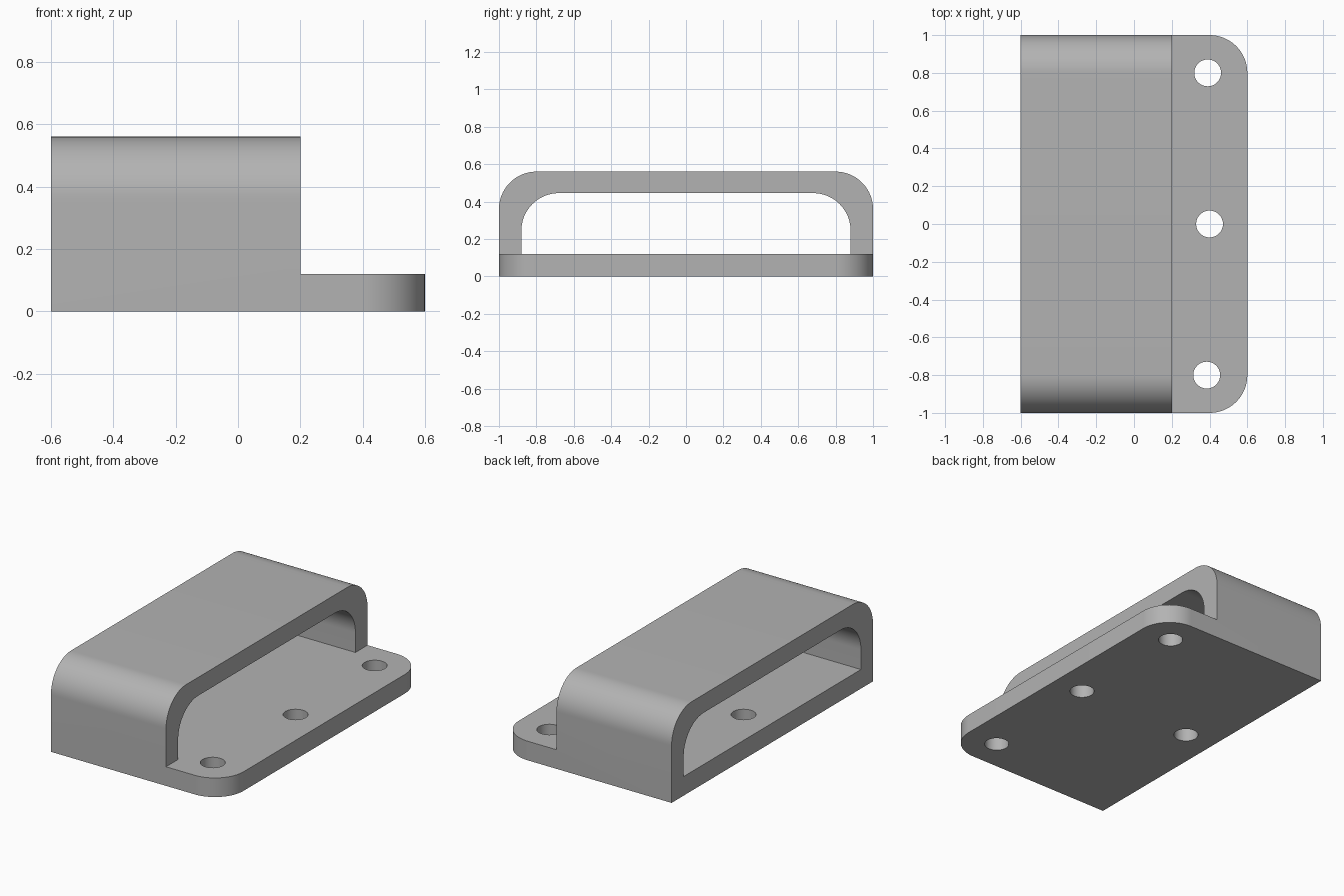
import bpy
import bmesh
from math import sin, cos, pi, radians
from mathutils import Matrix

if "Cube" in bpy.data.objects:
    bpy.data.objects.remove(bpy.data.objects["Cube"], do_unlink=True)

BASE, WALL, HEIGHT, RADIUS = 0.12, 0.12, 0.56, 0.2
X_BACK, X_STEP, X_FRONT = -0.6, 0.2, 0.6


def make_object(name, bm):
    bmesh.ops.recalc_face_normals(bm, faces=bm.faces)
    mesh = bpy.data.meshes.new(name)
    bm.to_mesh(mesh)
    bm.free()
    obj = bpy.data.objects.new(name, mesh)
    bpy.context.collection.objects.link(obj)
    return obj


def arch_prism(name, half, bottom, top, x0, x1, steps=20):
    """Profile with rounded upper corners in y-z, extruded along x."""
    points = [(-half, bottom), (half, bottom)]
    for side, start in ((1, 0), (-1, pi / 2)):
        for i in range(steps + 1):
            a = start + pi / 2 * i / steps
            points.append((side * (half - RADIUS) + RADIUS * cos(a),
                           top - RADIUS + RADIUS * sin(a)))
    bm = bmesh.new()
    face = bm.faces.new([bm.verts.new((x0, y, z)) for y, z in points])
    ext = bmesh.ops.extrude_face_region(bm, geom=[face])
    moved = [v for v in ext["geom"] if isinstance(v, bmesh.types.BMVert)]
    bmesh.ops.translate(bm, verts=moved, vec=(x1 - x0, 0, 0))
    return make_object(name, bm)


def cut(obj, cutter):
    """Subtract the cutter and keep the resulting mesh."""
    mod = obj.modifiers.new(cutter.name, "BOOLEAN")
    mod.operation, mod.solver, mod.object = "DIFFERENCE", "EXACT", cutter
    graph = bpy.context.evaluated_depsgraph_get()
    result = bpy.data.meshes.new_from_object(obj.evaluated_get(graph))
    obj.modifiers.clear()
    obj.data = result
    bpy.data.objects.remove(cutter, do_unlink=True)


# Solid block with rounded shoulders
body = arch_prism("bracket_body", 1, 0, HEIGHT, X_BACK, X_FRONT)

# Step down to the mounting flange
bm = bmesh.new()
bmesh.ops.create_cube(bm, size=1, matrix=Matrix.Translation((X_STEP + 0.5, 0, BASE + 0.5))
                      @ Matrix.Diagonal((1, 3, 1, 1)))
cut(body, make_object("step_cutter", bm))

# Round the flange corners
bm = bmesh.new()
bm.from_mesh(body.data)
corners = [e for e in bm.edges
           if all(v.co.x > X_FRONT - 0.01 for v in e.verts)
           and abs(e.verts[0].co.z - e.verts[1].co.z) > 0.1]
bmesh.ops.bevel(bm, geom=corners, offset=RADIUS, offset_type="OFFSET",
                segments=20, profile=0.5, affect="EDGES")
bm.to_mesh(body.data)
bm.free()

# Tunnel under the arch
cut(body, arch_prism("tunnel_cutter", 1 - WALL, BASE, HEIGHT - WALL + 0.005, -1, 1))

# Screw holes through the base
for x, y in ((0.39, 0.8), (0.4, 0), (0.385, -0.8), (-0.4, 0)):
    bm = bmesh.new()
    bmesh.ops.create_cone(bm, cap_ends=True, segments=48, radius1=0.071, radius2=0.071,
                          depth=0.4, matrix=Matrix.Translation((x, y, BASE / 2)))
    cut(body, make_object("hole_cutter", bm))

# Plain grey finish
grey = bpy.data.materials.new("plain_grey")
grey.use_nodes = True
colour = (0.45, 0.45, 0.45, 1)
grey.diffuse_color = colour
grey.node_tree.nodes["Principled BSDF"].inputs["Base Color"].default_value = colour
body.data.materials.clear()
body.data.materials.append(grey)

bpy.ops.object.select_all(action="DESELECT")
body.select_set(True)
bpy.context.view_layer.objects.active = body
bpy.ops.object.shade_smooth_by_angle(angle=radians(30))
